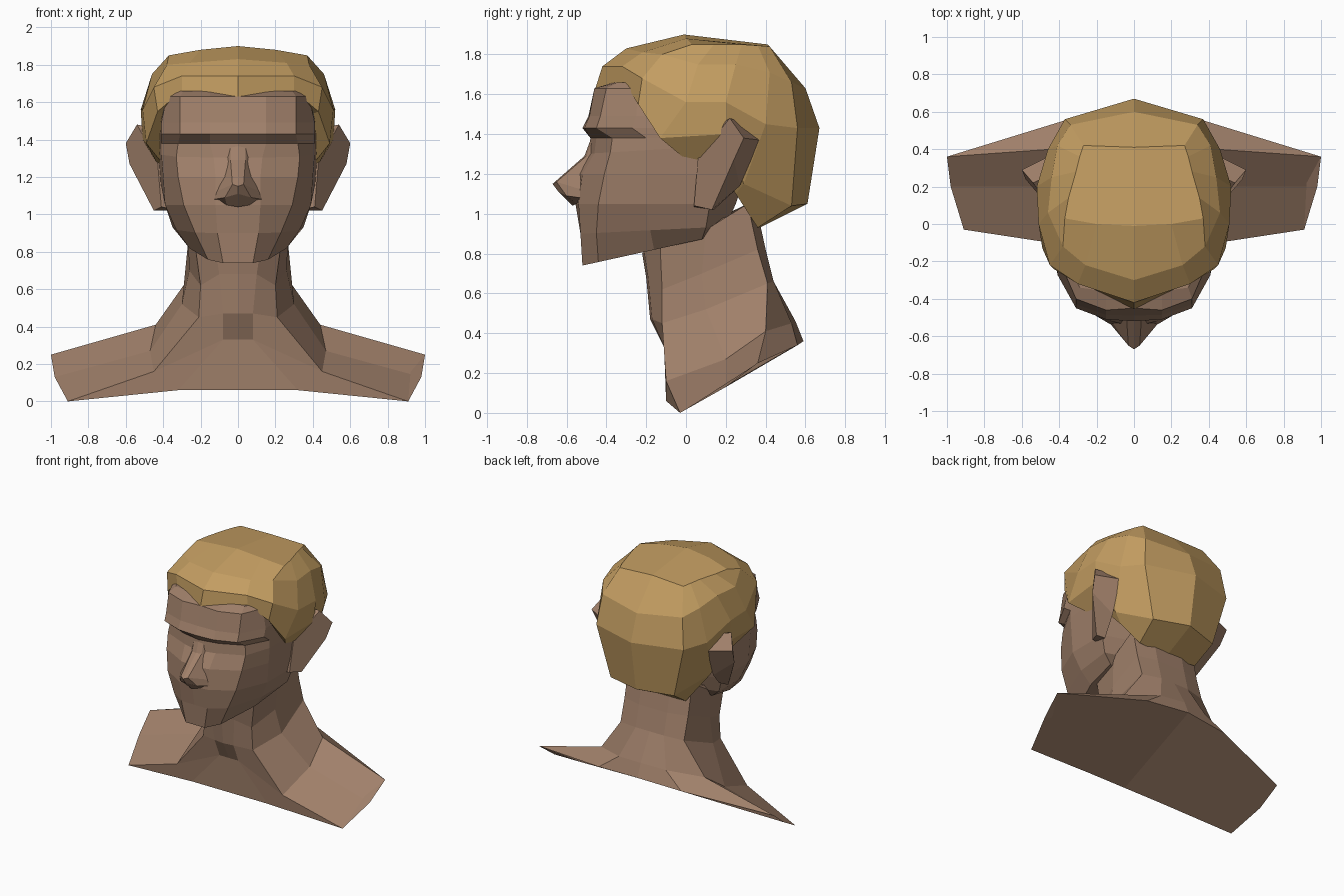
import bpy, bmesh


def material(name, rgb):
    m = bpy.data.materials.new(name)
    m.diffuse_color = (*rgb, 1)
    return m


skin = material("skin", (0.352, 0.216, 0.144))
blond = material("hair_blond", (0.545, 0.337, 0.12))


def loft(name, rings, mat, closed=False, cap_start=False, cap_end=False):
    """Skin half rings (x >= 0) into a surface and add its mirror image."""
    bm = bmesh.new()
    for side in (1, -1):
        grid = [[bm.verts.new((x * side, y, z)) for x, y, z in r] for r in rings]
        n = len(rings[0])
        for a, b in zip(grid, grid[1:]):
            for i in range(n if closed else n - 1):
                j = (i + 1) % n
                bm.faces.new((a[i], a[j], b[j], b[i]))
        if cap_start:
            bm.faces.new(grid[0])
        if cap_end:
            bm.faces.new(grid[-1])
    bmesh.ops.remove_doubles(bm, verts=bm.verts[:], dist=0.0005)
    bmesh.ops.recalc_face_normals(bm, faces=bm.faces[:])
    me = bpy.data.meshes.new(name)
    bm.to_mesh(me)
    bm.free()
    me.materials.append(mat)
    ob = bpy.data.objects.new(name, me)
    bpy.context.collection.objects.link(ob)
    return ob


# Shoulders and neck: rings from the sloped base cut up to under the skull
loft("neck_and_shoulders", [
    [(0, -.10, .06), (.32, -.10, .06), (.91, -.03, 0), (.98, .20, .13),
     (1, .36, .25), (.35, .56, .34), (0, .59, .36)],
    [(0, -.11, .33), (.08, -.11, .33), (.45, -.10, .16), (.47, .20, .27),
     (.44, .40, .41), (.2, .53, .45), (0, .55, .46)],
    [(0, -.18, .47), (.08, -.17, .47), (.21, -.12, .45), (.30, .10, .52),
     (.27, .41, .65), (.12, .44, .66), (0, .44, .66)],
    [(0, -.20, .68), (.10, -.19, .68), (.20, -.12, .62), (.26, .08, .70),
     (.27, .36, .82), (.12, .40, .82), (0, .40, .82)],
    [(0, -.22, .80), (.12, -.21, .81), (.23, -.13, .84), (.27, .10, .92),
     (.27, .31, 1.05), (.12, .35, 1.05), (0, .35, 1.05)],
], skin, cap_start=True, cap_end=True)

# Head: slices as (height, backward tilt, half outline from front to back)
slices = [
    (.74, .22, [(0, -.52), (.08, -.52), (.16, -.44), (.26, -.16), (.28, .08), (0, .10)]),
    (.90, .05, [(0, -.53), (.11, -.53), (.23, -.45), (.33, -.18), (.35, .10), (0, .20)]),
    (1.05, 0, [(0, -.555), (.12, -.54), (.29, -.44), (.39, -.20), (.39, .12), (0, .25)]),
    (1.20, 0, [(0, -.55), (.12, -.52), (.32, -.41), (.40, -.20), (.42, .14), (0, .30)]),
    (1.30, .06, [(0, -.49), (.13, -.46), (.33, -.38), (.41, -.20), (.43, .14), (0, .30)]),
    (1.38, 0, [(0, -.48), (.15, -.45), (.32, -.37), (.41, -.20), (.43, .14), (0, .35)]),
    (1.43, 0, [(0, -.52), (.15, -.51), (.31, -.45), (.41, -.27), (.43, .14), (0, .35)]),
    (1.49, 0, [(0, -.49), (.15, -.485), (.31, -.43), (.41, -.25), (.42, .14), (0, .35)]),
    (1.63, 0, [(0, -.45), (.15, -.46), (.31, -.40), (.38, -.24), (.40, .14), (0, .35)]),
    (1.66, 0, [(0, -.36), (.15, -.36), (.29, -.34), (.35, -.22), (.36, .14), (0, .35)]),
]
loft("head", [[(x, y, z + t * (y + .52)) for x, y in pts] for z, t, pts in slices],
     skin, cap_start=True, cap_end=True)

# Nose: bridge, tip, underside
loft("nose", [
    [(0, -.48, 1.37), (.04, -.47, 1.37), (.09, -.42, 1.35)],
    [(0, -.51, 1.29), (.04, -.50, 1.29), (.10, -.44, 1.26)],
    [(0, -.67, 1.15), (.03, -.65, 1.16), (.12, -.52, 1.12)],
    [(0, -.64, 1.11), (.07, -.60, 1.09), (.13, -.53, 1.08)],
    [(0, -.57, 1.04), (.06, -.55, 1.05), (.12, -.50, 1.07)],
], skin)

# Ears: root ring on the skull out to the flared rim
loft("ears", [
    [(.40, .10, 1.40), (.43, .27, 1.46), (.44, .37, 1.37), (.42, .27, 1.14),
     (.38, .14, 1.02), (.36, .04, 1.03)],
    [(.43, .06, 1.28), (.54, .22, 1.48), (.60, .29, 1.38), (.58, .24, 1.27),
     (.45, .13, 1.02), (.41, .04, 1.04)],
], skin, closed=True, cap_start=True, cap_end=True)

# Hair: rings from the flat crown down to the hairline, then turned under
loft("hair", [
    [(0, -.01, 1.90), (.20, 0, 1.88), (.37, .03, 1.85), (.35, .14, 1.85),
     (.31, .28, 1.85), (.29, .36, 1.845), (.27, .42, 1.84), (0, .41, 1.85)],
    [(0, -.30, 1.83), (.26, -.22, 1.81), (.38, -.12, 1.80), (.46, .06, 1.75),
     (.44, .25, 1.75), (.41, .42, 1.71), (.34, .53, 1.66), (0, .60, 1.63)],
    [(0, -.42, 1.74), (.30, -.32, 1.74), (.45, -.22, 1.68), (.51, 0, 1.56),
     (.52, .20, 1.56), (.46, .40, 1.45), (.37, .56, 1.43), (0, .67, 1.43)],
    [(0, -.455, 1.63), (.30, -.31, 1.66), (.43, -.24, 1.55), (.49, -.13, 1.38),
     (.51, .20, 1.40), (.41, .29, 1.15), (.27, .53, 1.04), (0, .61, 1.05)],
    [(0, -.36, 1.65), (.28, -.26, 1.66), (.38, -.18, 1.53), (.41, -.01, 1.28),
     (.42, .14, 1.25), (.33, .25, 1.10), (.25, .36, .93), (0, .35, .92)],
], blond, cap_start=True)
